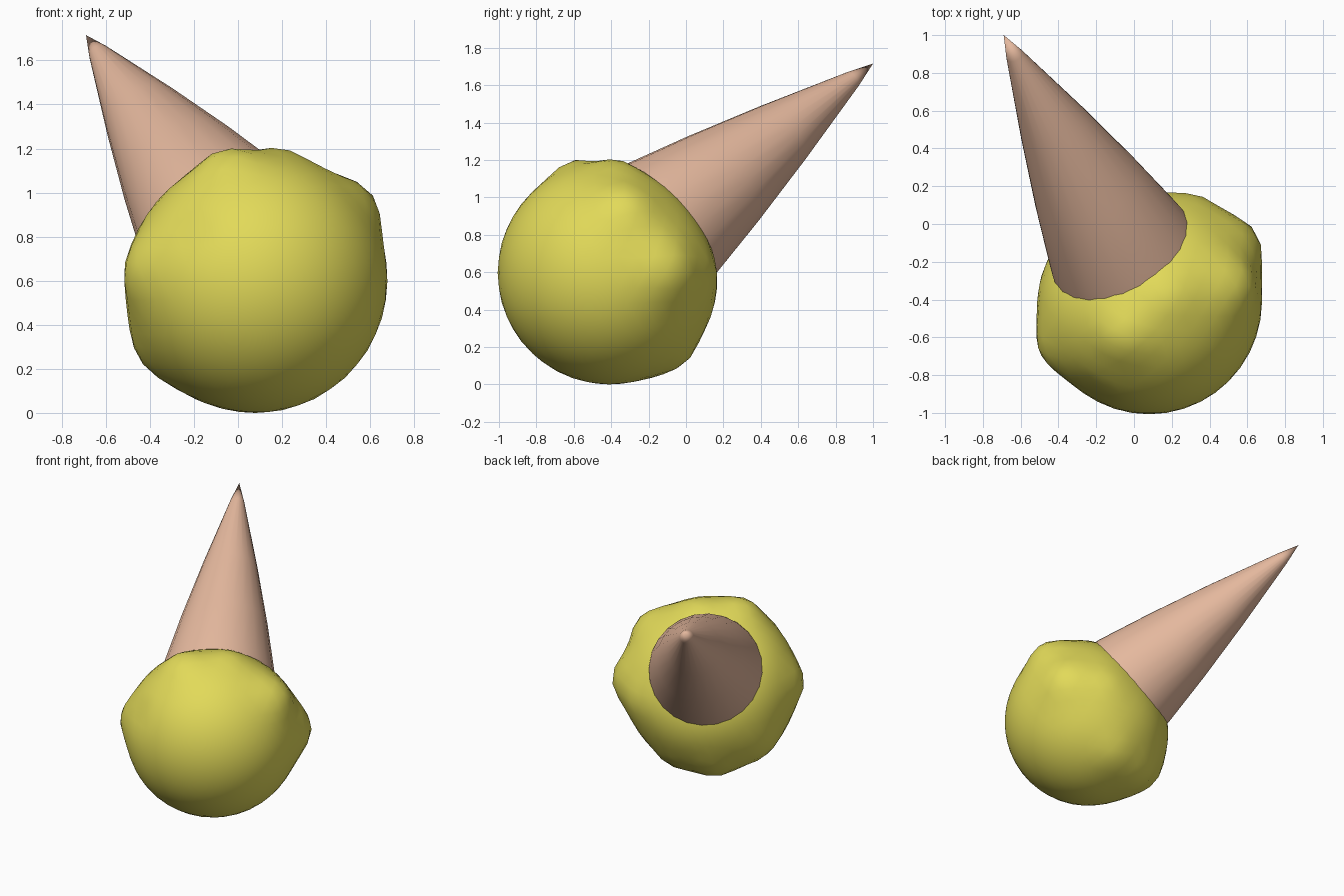
import bpy, bmesh, math
from mathutils import Vector

cube = bpy.data.objects.get("Cube")
if cube:
    bpy.data.objects.remove(cube, do_unlink=True)

CENTRE = Vector((0.08, -0.41, 0.60))
TIP = Vector((-0.69, 1.0, 1.715))
RIM = Vector((-0.10, -0.08, 0.88))
RADIUS = 0.597


def material(name, rgb):
    mat = bpy.data.materials.new(name)
    mat.use_nodes = True
    mat.diffuse_color = (*rgb, 1)
    mat.node_tree.nodes["Principled BSDF"].inputs["Base Color"].default_value = (*rgb, 1)
    mat.node_tree.nodes["Principled BSDF"].inputs["Roughness"].default_value = 0.8
    return mat


def add_object(name, bm, mat):
    bmesh.ops.recalc_face_normals(bm, faces=bm.faces)
    mesh = bpy.data.meshes.new(name)
    bm.to_mesh(mesh)
    bm.free()
    obj = bpy.data.objects.new(name, mesh)
    bpy.context.collection.objects.link(obj)
    mesh.materials.append(mat)
    for poly in mesh.polygons:
        poly.use_smooth = True
    return obj


# Scoop: a ball with soft lobes and dips around the rim on the cone side
# each lobe: direction, height, angular width
lobes = [
    ((0.55, 0.36, 0.03), 0.08, 0.28),
    ((0.50, 0.10, 0.38), 0.07, 0.26),
    ((0.12, 0.04, 0.61), 0.03, 0.20),
    ((-0.15, -0.20, 0.57), 0.055, 0.23),
    ((-0.56, -0.27, 0.06), 0.05, 0.24),
    ((-0.48, 0.10, -0.33), 0.045, 0.28),
    ((-0.24, 0.30, -0.48), 0.055, 0.26),
    ((0.05, 0.37, -0.45), 0.035, 0.22),
    ((0.28, 0.56, 0.00), 0.03, 0.22),
    ((-0.28, -0.44, 0.22), -0.02, 0.16),
    # shallow hollow where the cone is pushed in
    ((-0.20, 0.34, 0.28), -0.09, 0.70),
]
bm = bmesh.new()
bmesh.ops.create_icosphere(bm, subdivisions=4, radius=1)
for v in bm.verts:
    d = v.co.normalized()
    r = RADIUS
    for direction, height, width in lobes:
        r += height * math.exp(-(d.angle(Vector(direction)) / width) ** 2)
    v.co = CENTRE + d * r
low = min(v.co.z for v in bm.verts)
for v in bm.verts:
    v.co.z -= low
add_object("ice_cream_scoop", bm, material("lemon yellow", (0.76, 0.70, 0.10)))

# Cone: almost straight profile spun around its slanted axis
axis = RIM - TIP
turn = axis.to_track_quat('Z', 'Y')
profile = [(0.10, 0.048), (0.45, 0.188), (0.75, 0.298), (1.02, 0.386), (1.15, 0.41)]
SIDES = 24
bm = bmesh.new()
point = bm.verts.new(TIP)
rings = []
for t, r in profile:
    ring = []
    for i in range(SIDES):
        a = math.tau * i / SIDES
        offset = turn @ Vector((r * math.cos(a), r * math.sin(a), 0))
        ring.append(bm.verts.new(TIP + axis * t + offset))
    rings.append(ring)
for i in range(SIDES):
    j = (i + 1) % SIDES
    bm.faces.new((point, rings[0][i], rings[0][j]))
    for a, b in zip(rings, rings[1:]):
        bm.faces.new((a[i], b[i], b[j], a[j]))
add_object("wafer_cone", bm, material("wafer tan", (0.78, 0.48, 0.34)))
